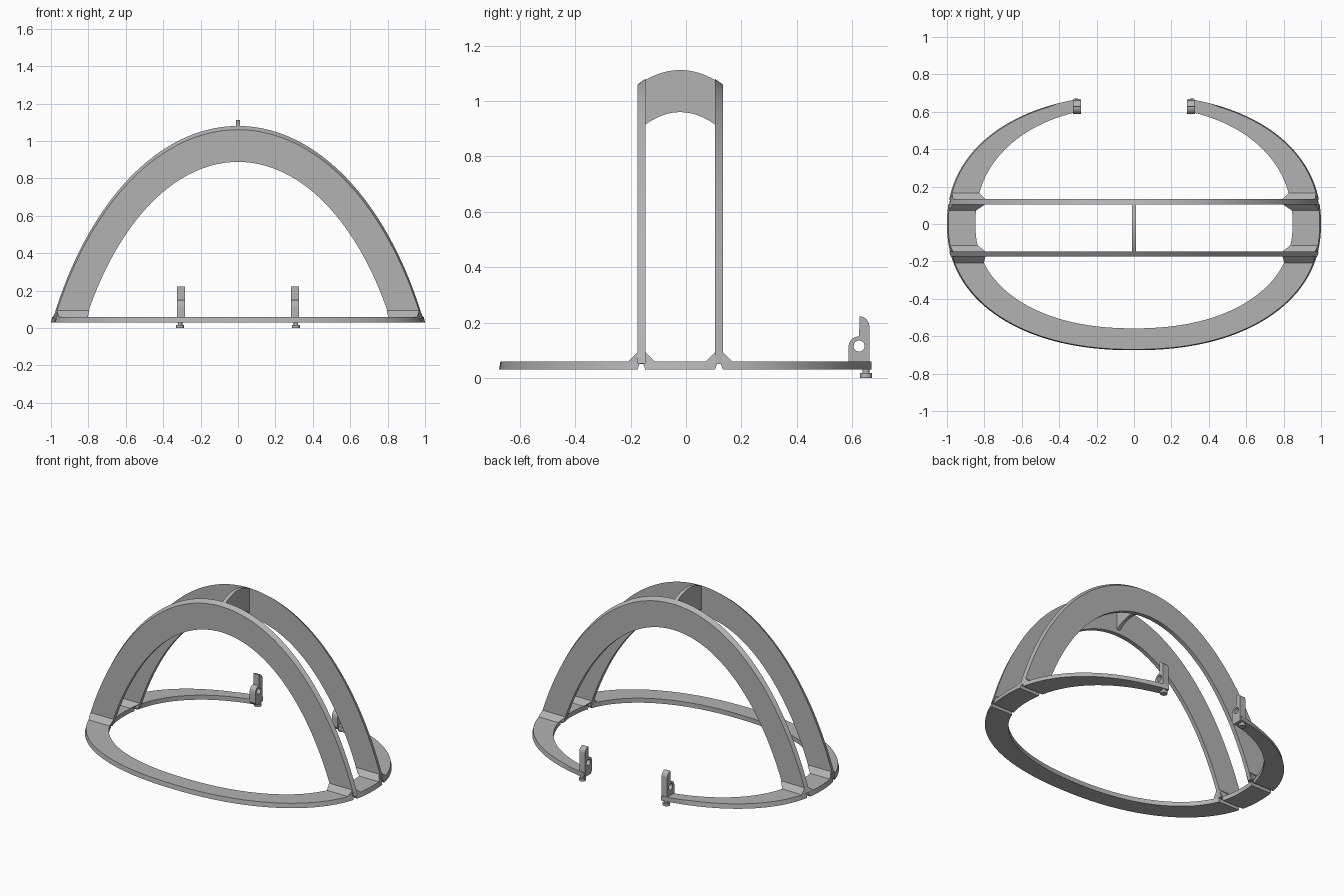
import bpy, bmesh
from math import sin, cos, acos, pi, radians

cube = bpy.data.objects.get("Cube")
if cube:
    bpy.data.objects.remove(cube, do_unlink=True)

grey = bpy.data.materials.new("plain grey")
grey.use_nodes = True
grey.diffuse_color = (0.45, 0.45, 0.45, 1)
grey.node_tree.nodes["Principled BSDF"].inputs["Base Color"].default_value = grey.diffuse_color


def loft(name, sections):
    """Skin a list of matching polygons and cap both ends."""
    bm = bmesh.new()
    rows = [[bm.verts.new(p) for p in s] for s in sections]
    n = len(rows[0])
    for a, b in zip(rows, rows[1:]):
        for i in range(n):
            j = (i + 1) % n
            bm.faces.new((a[i], a[j], b[j], b[i]))
    bm.faces.new(rows[0])
    bm.faces.new(rows[-1])
    bmesh.ops.recalc_face_normals(bm, faces=bm.faces)
    mesh = bpy.data.meshes.new(name)
    bm.to_mesh(mesh)
    bm.free()
    mesh.materials.append(grey)
    ob = bpy.data.objects.new(name, mesh)
    bpy.context.collection.objects.link(ob)
    return ob


def prism(name, profile, x0, x1):
    """Extrude a y-z profile along x."""
    return loft(name, [[(x, y, z) for y, z in profile] for x in (x0, x1)])


def activate(ob):
    bpy.ops.object.select_all(action='DESELECT')
    ob.select_set(True)
    bpy.context.view_layer.objects.active = ob


def cut(ob, cutter):
    mod = ob.modifiers.new("cut", 'BOOLEAN')
    mod.operation = 'DIFFERENCE'
    mod.solver = 'EXACT'
    mod.object = cutter
    activate(ob)
    bpy.ops.object.modifier_apply(modifier=mod.name)
    bpy.data.objects.remove(cutter, do_unlink=True)


def smooth(ob):
    activate(ob)
    bpy.ops.object.shade_smooth_by_angle(angle=radians(25))


# Base ring: rounded oval, open at the back
POWER = 2.2
OUTER = (1.0, 0.675, 0.69)    # half width, front depth, back depth
INNER = (0.848, 0.558, 0.63)
GAP = 0.285
BOTTOM, TOP = 0.03, 0.06


def oval(shape, s):
    half, front, back = shape
    end = acos((GAP / half) ** (POWER / 2))
    t = -pi / 2 + s * (end + pi / 2)
    depth = front if t < 0 else back
    x = half * max(cos(t), 0) ** (2 / POWER)
    y = depth * abs(sin(t)) ** (2 / POWER)
    return x, y if t > 0 else -y


def oval_x(shape, y):
    depth = shape[1] if y < 0 else shape[2]
    return shape[0] * (1 - (abs(y) / depth) ** POWER) ** (1 / POWER)


STEPS = 64
sections = []
for i in range(-STEPS, STEPS + 1):
    side = -1 if i < 0 else 1
    s = abs(i) / STEPS
    (ox, oy), (ix, iy) = oval(OUTER, s), oval(INNER, s)
    taper = 0.993 if s < 0.95 else 1
    sections.append([(side * ox, oy, BOTTOM), (side * ox * taper, oy * taper, TOP),
                     (side * ix, iy, TOP), (side * ix, iy, BOTTOM)])
ring = loft("base_ring", sections)

# Twin arches, mirrored about their shared middle plane
MIDDLE = -0.021
NEAR, FAR = 0.126, 0.154
DROP = 0.8
FOOT_Z = 0.052


def arch_point(half, top, s):
    """Point on an elliptic arc whose centre lies below the ground."""
    rise = top + DROP
    t = acos((FOOT_Z + DROP) / rise)
    return half / sin(t) * sin(s * t), rise * cos(s * t) - DROP


for label, d in (("front", -1), ("back", 1)):
    near, far = MIDDLE + d * NEAR, MIDDLE + d * FAR
    sections = []
    for i in range(-STEPS, STEPS + 1):
        s = i / STEPS
        edges = ((0.988, 1.08, near), (0.98, 1.06, far), (0.812, 0.888, far), (0.812, 0.888, near))
        section = []
        for half, top, y in edges:
            x, z = arch_point(half, top, s)
            section.append((x, y, z))
        sections.append(section)
    smooth(loft(label + "_arch", sections))

    # Sloped gussets on both faces of each arch foot
    for face, y, out in (("inner", near, -d), ("outer", far, d)):
        for side_name, side in (("left", 1), ("right", -1)):
            tip = y + out * 0.033
            ends = []
            for shape, upper, k in ((INNER, 0.795, 1), (OUTER, 0.968, 0.993)):
                ends.append([(side * k * oval_x(shape, y), y, TOP - 0.005),
                             (side * k * oval_x(shape, tip), tip, TOP),
                             (side * upper, y, 0.093)])
            loft(f"{label}_{face}_gusset_{side_name}", ends)

    # Fold groove under each arch
    c = MIDDLE + d * (NEAR + FAR) / 2
    groove = [(c - 0.018, 0.02), (c + 0.018, 0.02), (c + 0.007, 0.05), (c - 0.007, 0.05)]
    cut(ring, prism("groove_cutter", groove, -1.2, 1.2))
smooth(ring)

# Curved bar joining the arch tops
span = [i / 8 for i in range(-8, 9)]
bar = [(MIDDLE + NEAR * u, 1.112 - 0.036 * u * u) for u in span]
bar += [(MIDDLE + NEAR * u, 0.96 - 0.045 * u * u) for u in reversed(span)]
smooth(prism("top_crossbar", bar, -0.012, 0.012))


def arc(y, z, radius, start, end, steps=8):
    return [(y + radius * cos(radians(start + (end - start) * i / steps)),
             z + radius * sin(radians(start + (end - start) * i / steps)))
            for i in range(steps + 1)]


def cylinder(name, x, y, z0, z1, radius):
    bpy.ops.mesh.primitive_cylinder_add(vertices=32, radius=radius, depth=z1 - z0,
                                        location=(x, y, (z0 + z1) / 2))
    ob = bpy.context.object
    ob.name = name
    ob.data.materials.append(grey)
    smooth(ob)


# Drilled upright lugs at the ring ends, with button feet below
lug = [(0.662, BOTTOM), (0.662, 0.187)] + arc(0.627, 0.187, 0.035, 0, 90)
lug += arc(0.625, 0.112, 0.038, 90, 180) + [(0.587, TOP - 0.01), (0.6, BOTTOM)]
for name, side in (("left", 1), ("right", -1)):
    post = prism(name + "_lug", lug, side * 0.283, side * 0.325)
    cut(post, prism("hole_cutter", arc(0.625, 0.115, 0.02, 0, 345, 23), side * 0.2, side * 0.4))
    smooth(post)
    cylinder(name + "_foot_stem", side * 0.31, 0.65, 0.014, 0.034, 0.012)
    cylinder(name + "_foot_button", side * 0.31, 0.65, 0, 0.017, 0.022)
